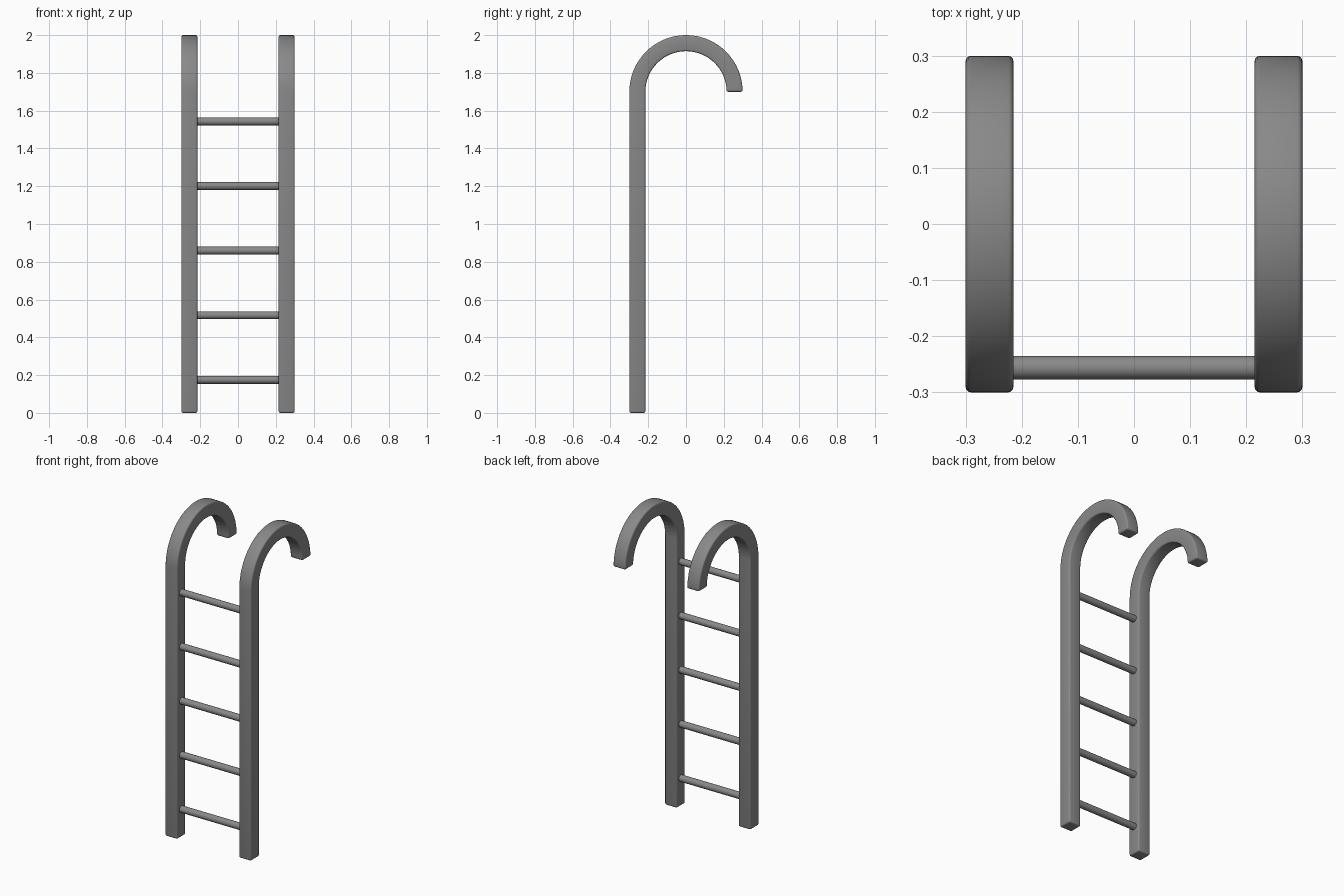
import bpy, bmesh, math

if "Cube" in bpy.data.objects:
    bpy.data.objects.remove(bpy.data.objects["Cube"])

grey = bpy.data.materials.new("grey metal")
grey.diffuse_color = (0.25, 0.25, 0.25, 1)
grey.use_nodes = True
grey.node_tree.nodes["Principled BSDF"].inputs["Base Color"].default_value = grey.diffuse_color

OUTER, INNER, BEND_Z = 0.30, 0.215, 1.70
ARC_STEPS = 32


def finish(obj, angle=35):
    obj.data.materials.append(grey)
    bpy.ops.object.select_all(action='DESELECT')
    obj.select_set(True)
    bpy.context.view_layer.objects.active = obj
    bpy.ops.object.shade_smooth_by_angle(angle=math.radians(angle))


def make_rail(name, side):
    # Square section swept up the leg and over the half-circle hook
    stations = [(-1, 0, 0)]
    for i in range(ARC_STEPS + 1):
        a = math.pi * (1 - i / ARC_STEPS)
        stations.append((math.cos(a), math.sin(a), BEND_Z))
    bm = bmesh.new()
    rings = []
    for c, s, z in stations:
        rings.append([bm.verts.new((side * x, r * c, z + r * s)) for x, r in
                      ((INNER, INNER), (OUTER, INNER), (OUTER, OUTER), (INNER, OUTER))])
    for a, b in zip(rings, rings[1:]):
        for i in range(4):
            j = (i + 1) % 4
            bm.faces.new((a[i], a[j], b[j], b[i]))
    bm.faces.new(rings[0])
    bm.faces.new(rings[-1])
    bmesh.ops.recalc_face_normals(bm, faces=bm.faces)
    # Softened corners
    edges = [e for e in bm.edges if e.calc_face_angle(0) > math.radians(40)]
    bmesh.ops.bevel(bm, geom=edges, offset=0.009, segments=3, profile=0.5, affect='EDGES')
    mesh = bpy.data.meshes.new(name)
    bm.to_mesh(mesh)
    bm.free()
    obj = bpy.data.objects.new(name, mesh)
    bpy.context.collection.objects.link(obj)
    finish(obj)


make_rail("left_rail", -1)
make_rail("right_rail", 1)

# Round rungs between the rails
for n in range(5):
    bpy.ops.mesh.primitive_cylinder_add(vertices=32, radius=0.021, depth=2 * INNER + 0.004,
                                        location=(0, -0.256, 0.175 + n * 0.342),
                                        rotation=(0, math.pi / 2, 0))
    rung = bpy.context.object
    rung.name = f"rung_{n + 1}"
    finish(rung)
